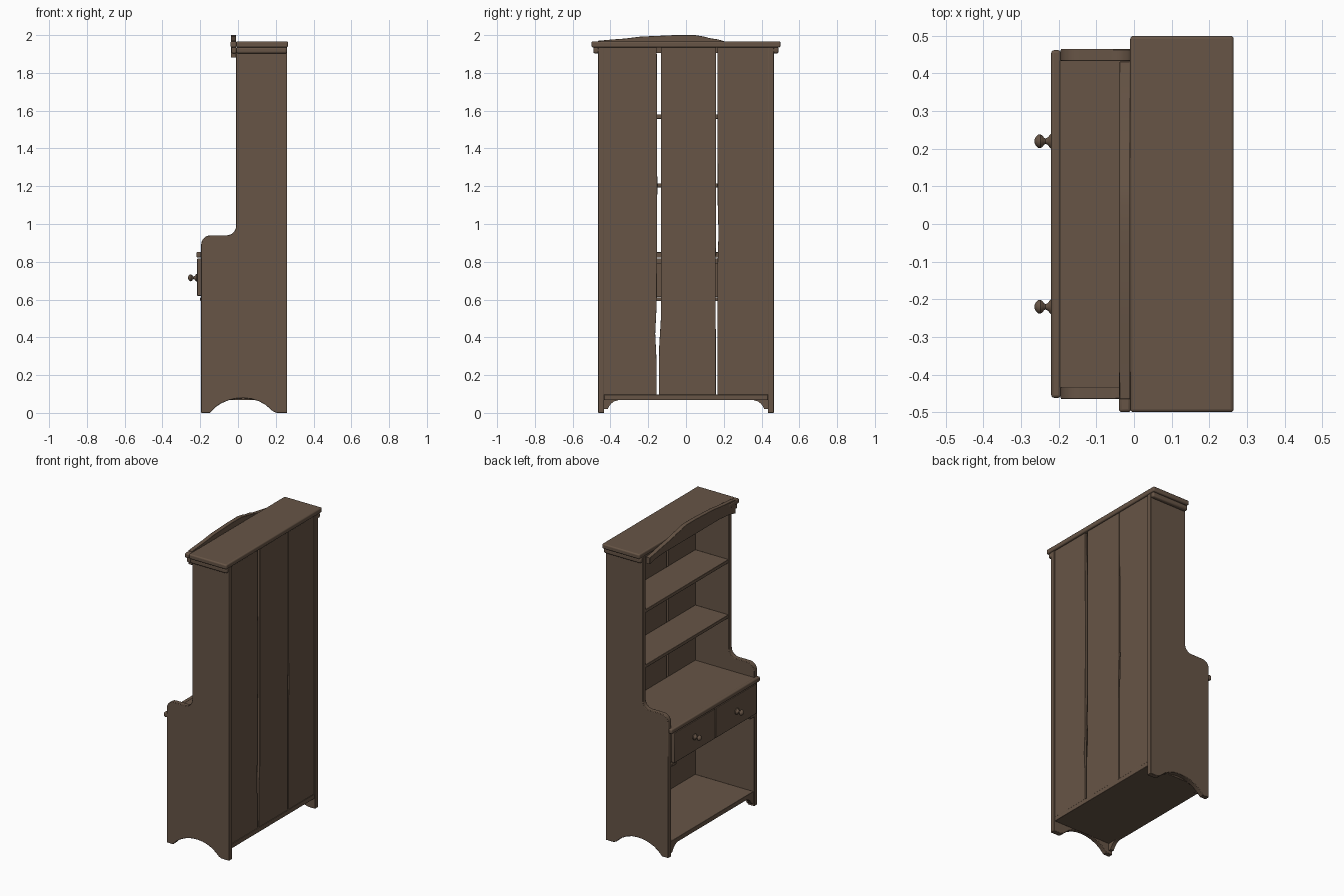
import bpy, bmesh, math
from mathutils import Vector

wood = bpy.data.materials.new("brown_wood")
wood.diffuse_color = (0.135, 0.09, 0.061, 1)


def finish(name, bm, bevel=0.0, segs=2):
    bmesh.ops.recalc_face_normals(bm, faces=bm.faces[:])
    me = bpy.data.meshes.new(name)
    bm.to_mesh(me)
    bm.free()
    ob = bpy.data.objects.new(name, me)
    bpy.context.collection.objects.link(ob)
    me.materials.append(wood)
    if bevel:
        m = ob.modifiers.new("bevel", 'BEVEL')
        m.width, m.segments, m.limit_method = bevel, segs, 'ANGLE'
        m.angle_limit = math.radians(50)
    bpy.ops.object.select_all(action='DESELECT')
    ob.select_set(True)
    bpy.context.view_layer.objects.active = ob
    bpy.ops.object.shade_smooth_by_angle(angle=math.radians(35))
    return ob


def box(name, x0, x1, y0, y1, z0, z1, bevel=0.003, segs=2):
    bm = bmesh.new()
    bmesh.ops.create_cube(bm, size=1)
    for v in bm.verts:
        v.co = Vector(((x0, x1)[v.co.x > 0], (y0, y1)[v.co.y > 0], (z0, z1)[v.co.z > 0]))
    return finish(name, bm, bevel, segs)


def prism(name, pts, axis, a, b, bevel=0.003):
    """Extrude an outline along 'y' (points are x,z) or 'x' (points are y,z)."""
    bm = bmesh.new()
    put = (lambda p: (p[0], a, p[1])) if axis == 'y' else (lambda p: (a, p[0], p[1]))
    f = bm.faces.new([bm.verts.new(put(p)) for p in pts])
    r = bmesh.ops.extrude_face_region(bm, geom=[f])
    d = Vector((0, b - a, 0) if axis == 'y' else (b - a, 0, 0))
    bmesh.ops.translate(bm, vec=d, verts=[v for v in r['geom'] if isinstance(v, bmesh.types.BMVert)])
    return finish(name, bm, bevel)


def arc(cx, cz, r, a0, a1, n=6):
    return [(cx + r * math.cos(math.radians(a0 + (a1 - a0) * i / n)),
             cz + r * math.sin(math.radians(a0 + (a1 - a0) * i / n))) for i in range(n + 1)]


# side panels: arched foot, stepped shoulder
side = [(0.26, 0), (0.26, 1.935), (-0.01, 1.935)]
side += arc(-0.06, 0.99, 0.05, 0, -90)
side += arc(-0.145, 0.89, 0.05, 90, 180)
side += [(-0.195, 0), (-0.15, 0), (-0.138, 0.012), (-0.12, 0.03), (-0.09, 0.05), (-0.05, 0.067), (-0.01, 0.076),
         (0.03, 0.078), (0.07, 0.074), (0.11, 0.062), (0.145, 0.043), (0.17, 0.022), (0.185, 0.008), (0.205, 0)]
for s, n in ((1, "left"), (-1, "right")):
    prism(n + "_side_panel", side, 'y', s * 0.433, s * 0.465)
    # cornice moulding under the top, and the drawer rail stub
    box(n + "_cornice_moulding", -0.01, 0.26, *sorted((s * 0.46, s * 0.49)), 1.903, 1.937, 0.01, 3)
    box(n + "_drawer_rail_stub", -0.2, -0.16, *sorted((s * 0.385, s * 0.434)), 0.592, 0.612)
    # shaped foot bracket below the bottom shelf
    prism(n + "_foot_bracket", [(s * y, z) for y, z in (
        (0.434, 0.075), (0.434, 0.02), (0.415, 0.02), (0.407, 0.035), (0.395, 0.05),
        (0.38, 0.061), (0.36, 0.067), (0.36, 0.075))], 'x', -0.19, -0.165, 0)

# top slab
box("top_slab", -0.01, 0.265, -0.5, 0.5, 1.935, 1.967, 0.008, 3)
# surviving end of the front cornice
box("front_cornice_end", -0.04, -0.008, -0.5, -0.39, 1.935, 1.967, 0.008, 3)
box("front_cornice_moulding_end", -0.034, -0.008, -0.49, -0.39, 1.903, 1.937, 0.008, 3)
# crest board, broken away on one end
crest = [(-0.465, 1.88), (-0.465, 1.97), (-0.4, 1.976), (-0.32, 1.982), (-0.24, 1.992), (-0.15, 1.996),
         (-0.06, 2.0), (0.05, 2.0), (0.1, 1.991), (0.125, 1.984), (0.17, 1.977), (0.21, 1.965),
         (0.3, 1.95), (0.38, 1.935), (0.432, 1.928), (0.432, 1.885), (0.38, 1.897), (0.3, 1.904),
         (-0.3, 1.904), (-0.4, 1.895)]
prism("crest_board", crest, 'x', -0.038, -0.01, 0.002)

# back planks with uneven gaps
planks = [
    [(-0.434, 0.09), (-0.155, 0.09), (-0.157, 0.3), (-0.163, 0.42), (-0.155, 0.58), (-0.152, 1.2), (-0.155, 1.936),
     (-0.434, 1.936)],
    [(-0.143, 0.09), (0.158, 0.09), (0.157, 0.8), (0.16, 1.0), (0.16, 1.936), (-0.133, 1.936), (-0.133, 0.5),
     (-0.142, 0.35)],
    [(0.166, 0.09), (0.434, 0.09), (0.434, 1.936), (0.166, 1.936), (0.168, 1.1), (0.172, 0.95), (0.166, 0.75)],
]
for i, p in enumerate(planks):
    prism("back_plank_%d" % (i + 1), p, 'x', 0.235, 0.252, 0.001)

# shelves and counter
box("bottom_shelf", -0.19, 0.255, -0.434, 0.434, 0.067, 0.097)
box("drawer_shelf", -0.17, 0.236, -0.434, 0.434, 0.592, 0.612)
box("middle_shelf", -0.008, 0.236, -0.434, 0.434, 1.193, 1.215)
box("upper_shelf", -0.008, 0.236, -0.434, 0.434, 1.557, 1.58)
box("counter", -0.2, 0.236, -0.434, 0.434, 0.822, 0.85, 0)
box("counter_lip", -0.22, -0.194, -0.462, 0.462, 0.822, 0.853, 0.008, 3)

# drawers with turned knobs
knob = [(0, 0.02), (0.006, 0.02), (0.014, 0.01), (0.02, 0.007), (0.024, 0.009), (0.028, 0.015), (0.034, 0.0185),
        (0.04, 0.0175), (0.046, 0.012), (0.05, 0.004)]
for s, n in ((1, "left"), (-1, "right")):
    box(n + "_drawer_front", -0.216, -0.19, *sorted((s * 0.003, s * 0.428)), 0.62, 0.818)
    box(n + "_drawer_body", -0.19, 0.2, *sorted((s * 0.012, s * 0.418)), 0.613, 0.79, 0)
    bm = bmesh.new()
    N = 16
    rings = [[bm.verts.new((-0.215 - d, s * 0.22 + r * math.cos(2 * math.pi * k / N),
                            0.715 + r * math.sin(2 * math.pi * k / N))) for k in range(N)] for d, r in knob]
    for a, b in zip(rings, rings[1:]):
        for k in range(N):
            bm.faces.new((a[k], a[(k + 1) % N], b[(k + 1) % N], b[k]))
    bm.faces.new(rings[0])
    bm.faces.new(rings[-1])
    finish(n + "_knob", bm)
